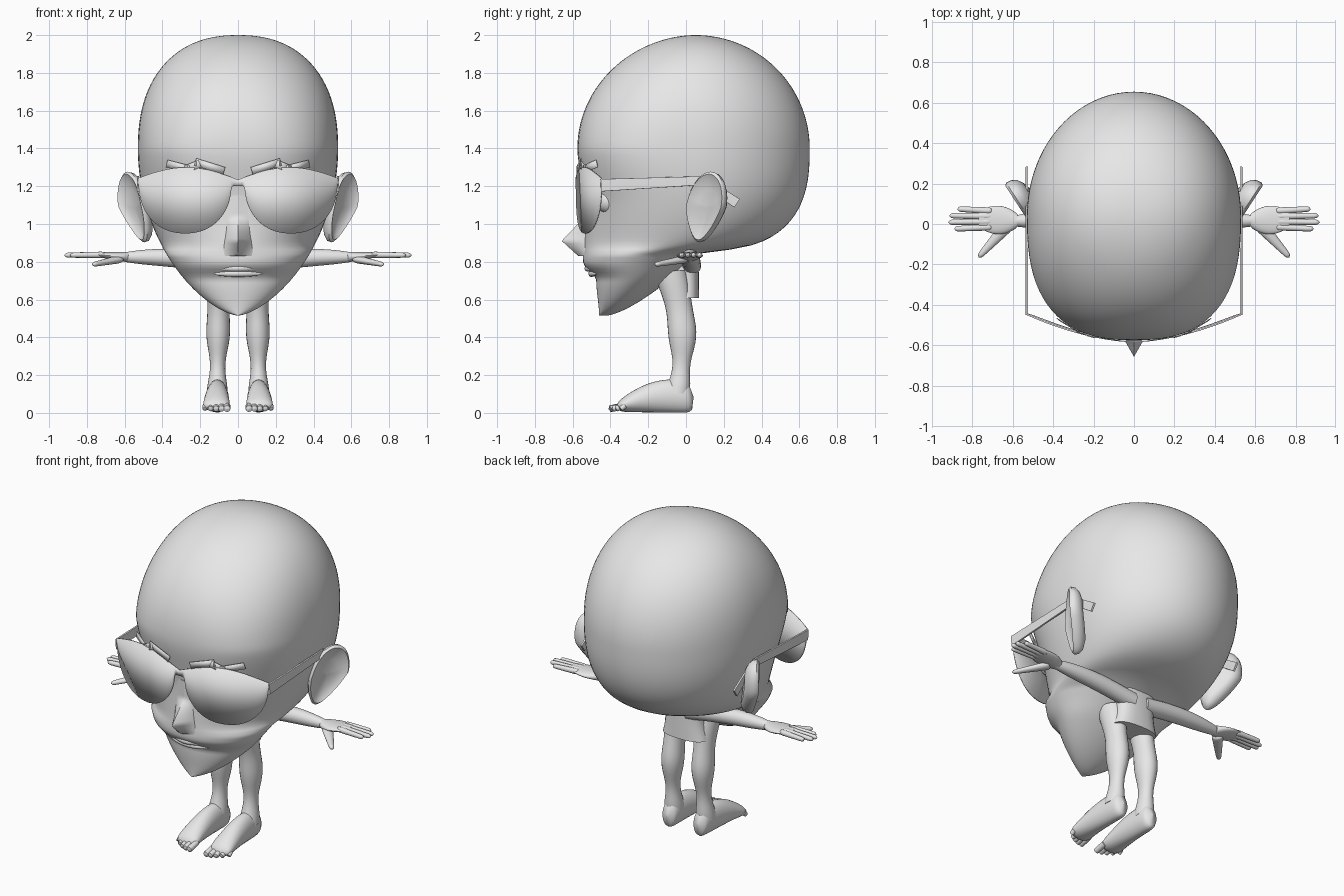
import bpy, bmesh
from math import sin, cos, pi, tau, radians, copysign
from mathutils import Vector

default_cube = bpy.data.objects.get("Cube")
if default_cube:
    bpy.data.objects.remove(default_cube, do_unlink=True)

GREY = (.8, .8, .8, 1)
material = bpy.data.materials.new("plain_grey")
material.use_nodes = True
material.diffuse_color = GREY
material.node_tree.nodes["Principled BSDF"].inputs["Base Color"].default_value = GREY


def finish(name, bm, mirror=False, thickness=0, sharp_angle=50):
    """Turn the bmesh into a smooth shaded object, mirrored over x if asked."""
    bmesh.ops.recalc_face_normals(bm, faces=bm.faces)
    mesh = bpy.data.meshes.new(name)
    bm.to_mesh(mesh)
    bm.free()
    mesh.materials.append(material)
    part = bpy.data.objects.new(name, mesh)
    bpy.context.collection.objects.link(part)
    if thickness:
        part.modifiers.new("Thickness", 'SOLIDIFY').thickness = thickness
    if mirror:
        part.modifiers.new("Mirror", 'MIRROR')
    bpy.ops.object.select_all(action='DESELECT')
    part.select_set(True)
    bpy.context.view_layer.objects.active = part
    bpy.ops.object.shade_smooth_by_angle(angle=radians(sharp_angle))


def loft(name, rings, mirror=False):
    """Skin a list of closed point rings and cap both ends."""
    bm = bmesh.new()
    loops = [[bm.verts.new(point) for point in ring] for ring in rings]
    for lower, upper in zip(loops, loops[1:]):
        for i in range(len(lower)):
            bm.faces.new((lower[i - 1], lower[i], upper[i], upper[i - 1]))
    bm.faces.new(loops[0])
    bm.faces.new(loops[-1])
    finish(name, bm, mirror)


def power(value, squareness):
    return copysign(abs(value) ** (2 / squareness), value)


def dome(t, inner, outer):
    """Falls from one to nothing as t goes from nothing to one."""
    return max(0, 1 - abs(t) ** inner) ** outer


def rounded(t):
    return dome(2 * t - 1, 12, .5) + .01


def limb(name, start, end, width, height=None, bend=(0, 0, 0), squareness=2,
         mirror=True, segments=24, steps=24):
    """Tube from start to end; width and height are rules along its length."""
    start, end, bend = Vector(start), Vector(end), Vector(bend)
    height = height or width
    along = (end - start).normalized()
    up = Vector((0, 1, 0)) if abs(along.z) > .7 else Vector((0, 0, 1))
    side = along.cross(up).normalized()
    up = side.cross(along)
    rings = []
    for step in range(steps + 1):
        t = step / steps
        middle = start.lerp(end, t) + bend * sin(pi * t)
        rings.append([middle + side * width(t) * power(cos(a), squareness)
                      + up * height(t) * power(sin(a), squareness)
                      for a in (tau * i / segments for i in range(segments))])
    loft(name, rings, mirror)


# Head: domed skull above, pointed jaw below, flat underside behind the jaw
TOP, WIDEST, UNDERSIDE, CHIN = 2, 1.4, .855, .515
FACE_LINE = ((CHIN, -.46), (.7, -.475), (.8, -.545), (1.1, -.53), (WIDEST, -.575))


def face_front(z):
    for (low, y_low), (high, y_high) in zip(FACE_LINE, FACE_LINE[1:]):
        if z <= high:
            t = (z - low) / (high - low)
            return y_low + (y_high - y_low) * t * t * (3 - 2 * t)


def head_section(z):
    """Half width, front and back of the head at a height."""
    if z > WIDEST:
        t = (z - WIDEST) / (TOP - WIDEST)
        return (.53 * dome(t, 2.3, .435), .05 - .625 * dome(t, 2, .52),
                .05 + .605 * dome(t, 2, .5))
    width = .53 * dome((WIDEST - z) / (WIDEST - CHIN), 2, .66)
    if z > UNDERSIDE:
        skull = .655 * dome((WIDEST - z) / (WIDEST - UNDERSIDE), 2.6, .33)
        return width, face_front(z), max(.08, skull)
    jaw = (z - CHIN) / (UNDERSIDE - CHIN)
    return width, face_front(z), -.42 + .5 * jaw ** .7


LEVELS, AROUND = 90, 80
rings = []
for level in range(1, LEVELS):
    z = CHIN + (TOP - CHIN) * (1 - cos(pi * level / LEVELS)) / 2
    width, front, back = head_section(z)
    middle, depth = (front + back) / 2, (back - front) / 2
    face_squareness = 2 + .6 * max(0, 1 - 2 * abs(z - WIDEST))
    ring = []
    for i in range(AROUND):
        a = tau * i / AROUND
        squareness = face_squareness if sin(a) < 0 else 2
        ring.append((width * power(cos(a), squareness),
                     middle + depth * power(sin(a), squareness), z))
    rings.append(ring)
loft("head", rings)

# Nose: sharp ridge flaring into the cheeks, undercut tip
limb("nose", (0, -.53, .83), (0, -.53, 1.15),
     width=lambda t: .05 + .04 * (1 - t) ** 2,
     height=lambda t: max(.008, min(.04 + .35 * t, .207 - .31 * t)),
     squareness=1, mirror=False)

# Lips bowed around the face
for name, z, bow in (("upper_lip", .765, -.045), ("lower_lip", .737, -.025)):
    limb(name, (-.13, -.475, z), (.13, -.475, z), bend=(0, bow, 0), mirror=False,
         width=lambda t: .016 * sin(pi * t) ** .5 + .001)

# Eyeballs
bm = bmesh.new()
bmesh.ops.create_uvsphere(bm, u_segments=24, v_segments=14, radius=.065)
bmesh.ops.translate(bm, verts=bm.verts, vec=(.27, -.41, 1.12))
finish("eyes", bm, mirror=True)

# Ears: rings from the hidden back, over the rolled rim, into the hollow
EAR_RINGS = ((.6, -.07), (.85, -.05), (.97, -.025), (1, 0), (.93, .012), (.8, 0),
             (.5, -.015), (.1, -.02))
outward = Vector((.8, -.6, 0))
rings = []
for scale, depth in EAR_RINGS:
    ring = []
    for i in range(AROUND // 2):
        a = 2 * tau * i / AROUND
        lobe_taper = 1 - .35 * max(0, -sin(a))
        y = .1 + scale * (.1 * cos(a) * lobe_taper + .03 * sin(a))
        z = 1.09 + scale * .187 * sin(a)
        x = .5 + .65 * y + .25 * min(0, z - 1.1)
        ring.append(Vector((x, y, z)) + outward * depth)
    rings.append(ring)
loft("ears", rings, mirror=True)

# Sunglasses front: bridge and lenses in one curved sheet
HINGE, COLUMNS = .53, 60
bm = bmesh.new()
edges = []
for column in range(COLUMNS + 1):
    t = (1 - cos(pi * column / COLUMNS)) / 2
    x = HINGE * t
    top = 1.235 + .065 * sin(pi * x / .55)
    bottom = 1.2 - .25 * dome((x - .28) / .245, 2.2, .5)
    curve = -.585 + .135 * t ** 1.7
    edges.append([bm.verts.new((x, curve + .03 * t * (1.2 - z), z)) for z in (top, bottom)])
for inner, outer in zip(edges, edges[1:]):
    bm.faces.new((inner[0], inner[1], outer[1], outer[0]))
finish("sunglasses_front", bm, mirror=True, thickness=.008)

# Sunglasses arms: straight bar, then the part dropping behind the ear
hinge, ear_bend, tail = (HINGE, -.45, 1.205), (HINGE, .09, 1.23), (HINGE, .27, 1.11)
limb("sunglasses_arm", hinge, ear_bend, squareness=12, steps=1,
     width=lambda t: .006, height=lambda t: .033 - .01 * t)
limb("sunglasses_arm_tip", ear_bend, tail, squareness=12, steps=1,
     width=lambda t: .006, height=lambda t: .022 + .005 * t)

# Eyebrows: three ragged tilted plates a side, wrapped on the forehead
bm = bmesh.new()
for middle, length, tilt in ((.15, .08, .3), (.24, .04, -.4), (.32, .06, .25)):
    corners = []
    for u, v in ((-1, -1), (1, -1), (1, 1), (-1, 1)):
        x = middle + u * length * cos(tilt) - .02 * v * sin(tilt)
        z = 1.305 + u * length * sin(tilt) + .02 * v * cos(tilt)
        corners.append(bm.verts.new((x, -.582 * dome(x / HINGE, 2.6, .385), z)))
    bm.faces.new(corners)
finish("eyebrows", bm, mirror=True, thickness=.004)

# Torso, slightly waisted, open square hem at the hips
limb("torso", (0, -.01, .61), (0, 0, .89), squareness=2.6, mirror=False,
     width=lambda t: .15 - .025 * sin(pi * t), height=lambda t: .08 - .015 * t)

# Legs with thigh, knee, calf and ankle swelling
limb("legs", (.1, -.085, .75), (.11, -.045, .1), bend=(0, .045, 0),
     width=lambda t: .07 - .027 * t + .012 * t * cos(4 * pi * t),
     height=lambda t: .085 - .035 * t + .014 * t * cos(4 * pi * t))

# Feet wedge down from a high instep, with five toes
limb("feet", (.107, .04, .085), (.115, -.37, .03), bend=(0, 0, .025),
     width=lambda t: (.047 + .027 * t) * rounded(t),
     height=lambda t: (.085 - .06 * t + .025 * sin(pi * t)) * rounded(t))
for toe in range(5):
    x, size = .058 + .029 * toe, .018 - .001 * toe
    limb(f"toe_{toe + 1}", (x, -.32, .04), (x, -.41 + .004 * toe ** 2, .02),
         width=lambda t: size * rounded(t), segments=12, steps=12)

# Arms and flat palms
limb("arms", (.04, .03, .78), (.6, .015, .825), bend=(0, 0, .015),
     width=lambda t: .05 - .025 * t ** 4)
limb("palms", (.58, .015, .825), (.77, .025, .84),
     width=lambda t: .07 * sin(pi * (.1 + .8 * t)) ** .6,
     height=lambda t: .027 - .016 * t)

# Fingers fan from the palm, thumbs point forward
for finger, tip in enumerate((.89, .92, .915, .875)):
    spread = .033 * (finger - 1.5)
    limb(f"finger_{finger + 1}", (.7, .025 + .8 * spread, .837), (tip, .025 + spread, .835),
         width=lambda t: (.017 - .004 * t) * rounded(t), segments=12)
limb("thumbs", (.62, 0, .815), (.77, -.165, .785),
     width=lambda t: (.034 - .021 * t) * rounded(t),
     height=lambda t: (.022 - .01 * t) * rounded(t), segments=16)
